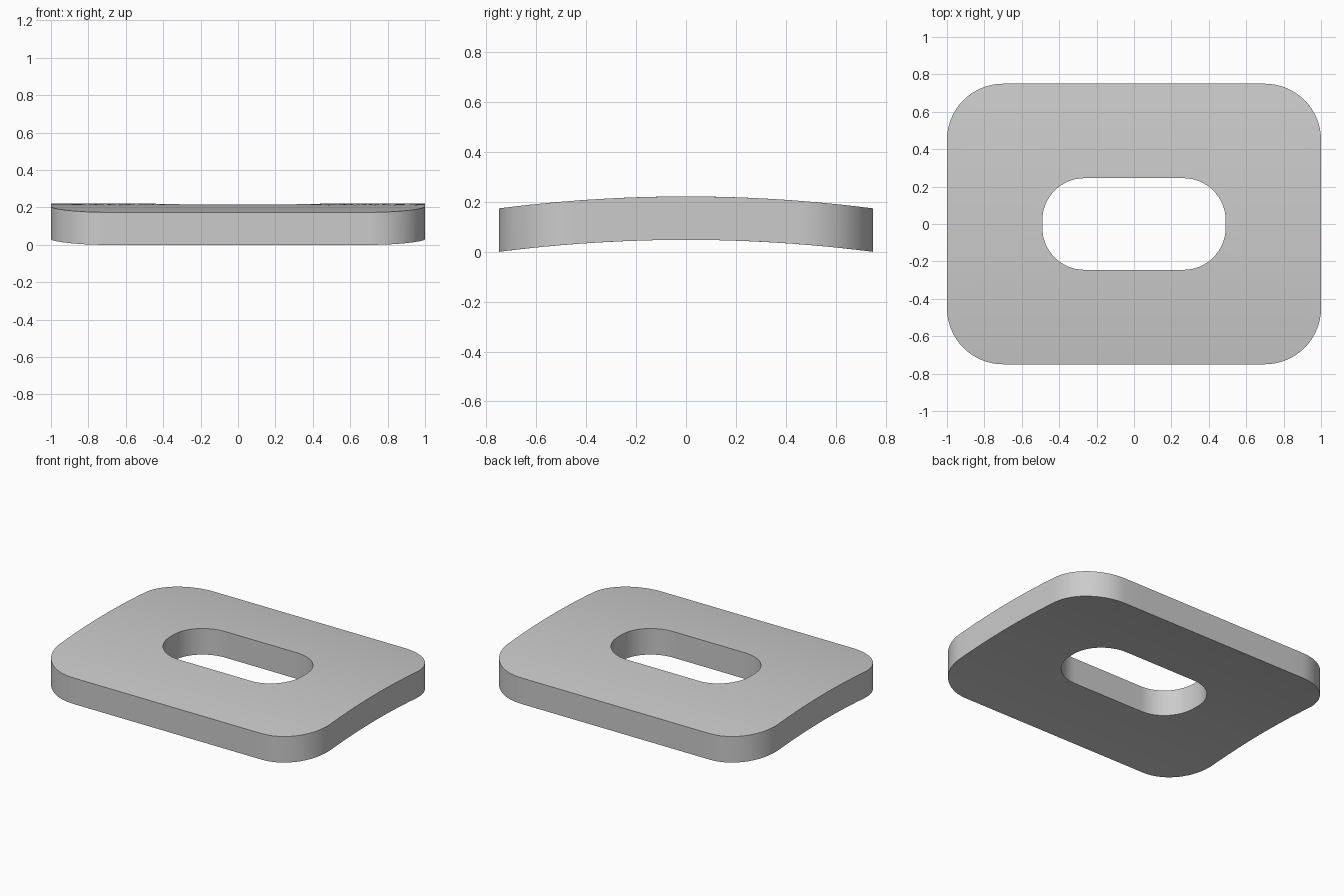
import bpy
import bmesh
from math import cos, sin, pi, radians
from mathutils import Vector

cube = bpy.data.objects.get("Cube")
if cube:
    bpy.data.objects.remove(cube, do_unlink=True)

HALF_Y = 0.75
THICKNESS = 0.174
RISE = 0.048
ARC_STEPS = 16
SIDE_STEPS = 12
RINGS = 8


def rounded_outline(half_x, half_y, radius):
    """Counter-clockwise rounded rectangle with evenly divided straight sides."""
    arcs = []
    for i, (sx, sy) in enumerate([(1, 1), (-1, 1), (-1, -1), (1, -1)]):
        centre = Vector((sx * (half_x - radius), sy * (half_y - radius)))
        angles = [(i + k / ARC_STEPS) * pi / 2 for k in range(ARC_STEPS + 1)]
        arcs.append([centre + radius * Vector((cos(a), sin(a))) for a in angles])
    points = []
    for arc, following in zip(arcs, arcs[1:] + arcs[:1]):
        points += arc
        points += [arc[-1].lerp(following[0], k / SIDE_STEPS)
                   for k in range(1, SIDE_STEPS)]
    return points


def arch(y):
    """Height of the curved underside."""
    return RISE * (1 - (y / HALF_Y) ** 2)


outer = rounded_outline(1.0, HALF_Y, 0.3)
slot = rounded_outline(0.49, 0.245, 0.225)

# Closed cross-section: out to in along the top, then back along the underside
steps = [k / RINGS for k in range(RINGS + 1)]
section = [(t, THICKNESS) for t in steps] + [(t, 0) for t in reversed(steps)]

bm = bmesh.new()
loops = []
for t, lift in section:
    loop = []
    for a, b in zip(outer, slot):
        p = a.lerp(b, t)
        loop.append(bm.verts.new((p.x, p.y, arch(p.y) + lift)))
    loops.append(loop)

count = len(outer)
for a, b in zip(loops, loops[1:] + loops[:1]):
    for i in range(count):
        j = (i + 1) % count
        bm.faces.new((a[i], a[j], b[j], b[i]))
bmesh.ops.recalc_face_normals(bm, faces=bm.faces)

# Plate object
mesh = bpy.data.meshes.new("slotted_plate")
bm.to_mesh(mesh)
bm.free()
plate = bpy.data.objects.new("slotted_plate", mesh)
bpy.context.collection.objects.link(plate)

# Grey material
grey = bpy.data.materials.new("plain grey")
grey.use_nodes = True
colour = (0.6, 0.6, 0.6, 1)
grey.diffuse_color = colour
grey.node_tree.nodes["Principled BSDF"].inputs["Base Color"].default_value = colour
mesh.materials.append(grey)

# Smooth curves with crisp rims
bpy.ops.object.select_all(action="DESELECT")
plate.select_set(True)
bpy.context.view_layer.objects.active = plate
bpy.ops.object.shade_smooth_by_angle(angle=radians(30))
